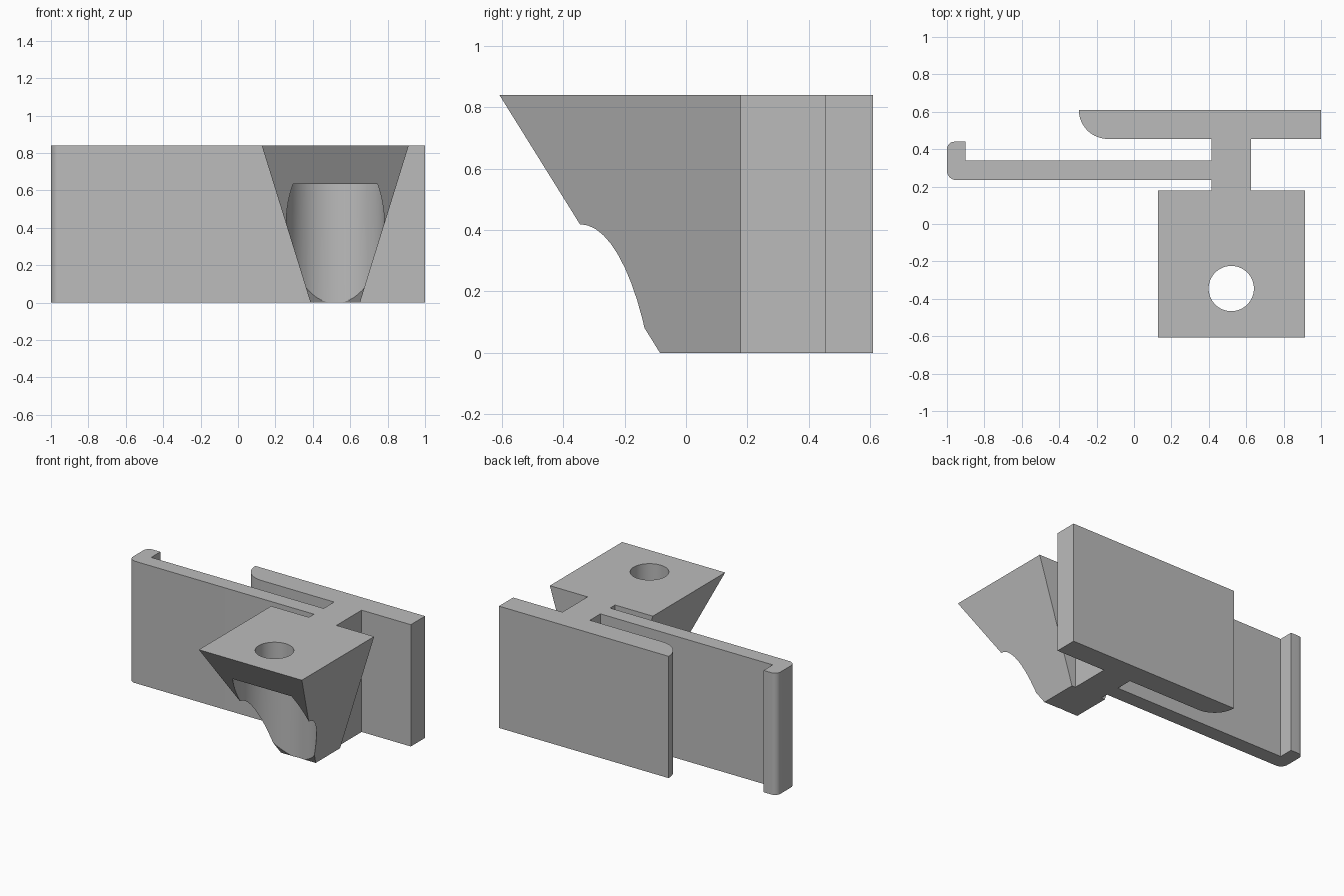
import bpy, bmesh, math

cube = bpy.data.objects.get("Cube")
if cube:
    bpy.data.objects.remove(cube, do_unlink=True)

HEIGHT = 0.84
BORE_X, BORE_Y = 0.52, -0.345

grey = bpy.data.materials.new("plain grey")
grey.use_nodes = True
colour = (0.5, 0.5, 0.5, 1)
grey.diffuse_color = colour
grey.node_tree.nodes["Principled BSDF"].inputs["Base Color"].default_value = colour


def make_object(name, bm):
    bmesh.ops.recalc_face_normals(bm, faces=bm.faces)
    mesh = bpy.data.meshes.new(name)
    bm.to_mesh(mesh)
    bm.free()
    mesh.materials.append(grey)
    obj = bpy.data.objects.new(name, mesh)
    bpy.context.collection.objects.link(obj)
    return obj


def arc(cx, cy, r, start, steps=10):
    """Clockwise quarter circle from a start angle in degrees."""
    angles = [math.radians(start - 90 * i / steps) for i in range(steps + 1)]
    return [(cx + r * math.cos(a), cy + r * math.sin(a)) for a in angles]


def prism(name, outline):
    bm = bmesh.new()
    base = bm.faces.new([bm.verts.new((x, y, 0)) for x, y in outline])
    top = bmesh.ops.extrude_face_region(bm, geom=[base])["geom"]
    verts = [v for v in top if isinstance(v, bmesh.types.BMVert)]
    bmesh.ops.translate(bm, verts=verts, vec=(0, 0, HEIGHT))
    return make_object(name, bm)


def cylinder(name, radius, low, high):
    bm = bmesh.new()
    bmesh.ops.create_cone(bm, cap_ends=True, segments=64, radius1=radius,
                          radius2=radius, depth=high - low)
    bmesh.ops.translate(bm, verts=bm.verts, vec=(BORE_X, BORE_Y, (low + high) / 2))
    return make_object(name, bm)


def combine(target, tool, operation):
    """Apply a boolean, then discard the tool."""
    tool.hide_render = True
    mod = target.modifiers.new(operation, 'BOOLEAN')
    mod.operation, mod.object, mod.solver = operation, tool, 'EXACT'
    bpy.ops.object.select_all(action='DESELECT')
    target.select_set(True)
    bpy.context.view_layer.objects.active = target
    bpy.ops.object.modifier_apply(modifier=mod.name)
    bpy.data.objects.remove(tool, do_unlink=True)


# Block tapering down towards its upright back face
bm = bmesh.new()
rings = []
for half, front, z in ((0.1325, -0.085, 0), (0.393, -0.608, HEIGHT)):
    corners = ((-half, front), (half, front), (half, 0.18), (-half, 0.18))
    rings.append([bm.verts.new((BORE_X + x, y, z)) for x, y in corners])
for ring in rings:
    bm.faces.new(ring)
for i in range(4):
    j = (i + 1) % 4
    bm.faces.new((rings[0][i], rings[0][j], rings[1][j], rings[1][i]))
bracket = make_object("clip_bracket", bm)

# Neck, hooked spring arm and back plate as one outline
outline = [(0.625, 0.1), (0.415, 0.1), (0.415, 0.235)]
outline += arc(-0.95, 0.285, 0.05, 270)
outline += arc(-0.96, 0.4, 0.04, 180)
outline += [(-0.9, 0.44), (-0.9, 0.34), (0.415, 0.34), (0.415, 0.455)]
outline += arc(-0.14, 0.61, 0.155, 270, 16)
outline += [(1, 0.61), (1, 0.455), (0.625, 0.455)]
combine(bracket, prism("arm_and_plate", outline), 'UNION')

# Wide bore from below and screw hole through the top
combine(bracket, cylinder("bore_cutter", 0.2625, -0.3, 0.635), 'DIFFERENCE')
combine(bracket, cylinder("screw_hole_cutter", 0.121, 0.4, 1.1), 'DIFFERENCE')

bpy.ops.object.shade_smooth_by_angle(angle=math.radians(30))
